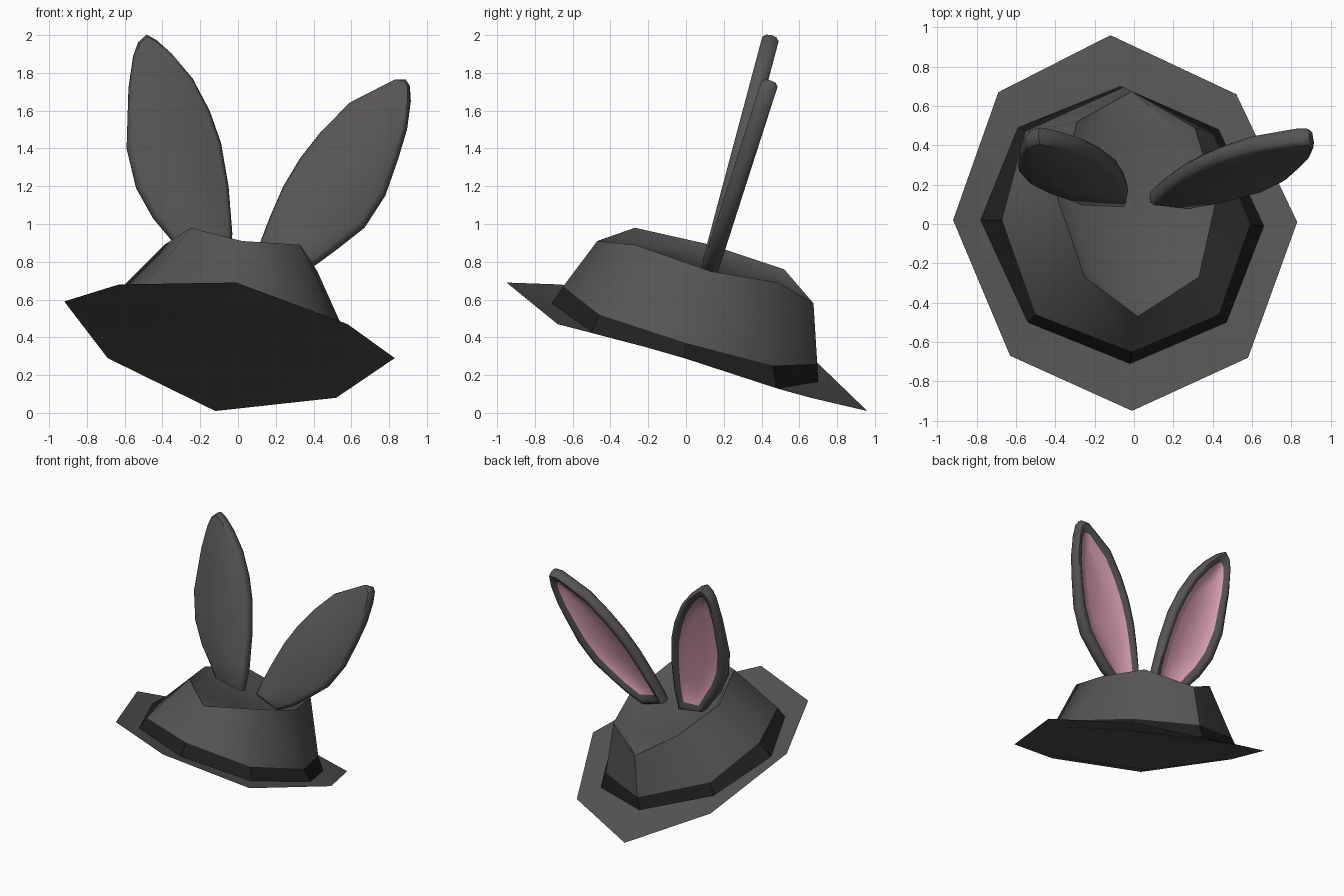
import bpy, bmesh, math
from mathutils import Vector

if "Cube" in bpy.data.objects:
    bpy.data.objects.remove(bpy.data.objects["Cube"])


def material(name, rgb):
    m = bpy.data.materials.new(name)
    m.diffuse_color = (*rgb, 1)
    m.use_nodes = True
    m.node_tree.nodes["Principled BSDF"].inputs["Base Color"].default_value = m.diffuse_color
    return m


FELT = material("dark_felt", (0.095, 0.09, 0.087))
BLACK = material("black_ribbon", (0.014, 0.014, 0.014))
PINK = material("pink_lining", (0.72, 0.36, 0.46))


def finish(name, bm, mats, angle):
    me = bpy.data.meshes.new(name)
    bm.to_mesh(me)
    bm.free()
    ob = bpy.data.objects.new(name, me)
    bpy.context.collection.objects.link(ob)
    for m in mats:
        me.materials.append(m)
    bpy.ops.object.select_all(action='DESELECT')
    ob.select_set(True)
    bpy.context.view_layer.objects.active = ob
    bpy.ops.object.shade_smooth_by_angle(angle=math.radians(angle))
    return ob


def skin(bm, rings):
    """Bridge successive rings of equal length; returns vertex rings and face lists."""
    vs = [[bm.verts.new(p) for p in r] for r in rings]
    n = len(rings[0])
    faces = []
    for a, b in zip(vs, vs[1:]):
        faces.append([bm.faces.new((a[j], b[j], b[(j + 1) % n], a[(j + 1) % n]))
                      for j in range(n)])
    return vs, faces


# Hat rings, each eight points: back, back right, right, front right, front, ...
brim_edge = [(-.12, .96, .01), (.52, .66, .08), (.83, .01, .29), (.58, -.68, .47),
             (-.01, -.95, .69), (-.63, -.67, .68), (-.92, .02, .59), (-.69, .67, .29)]
band_low = [(-.07, .70, .165), (.43, .48, .13), (.66, -.01, .29), (.47, -.50, .43),
            (-.02, -.71, .58), (-.54, -.50, .59), (-.78, .02, .53), (-.59, .49, .34)]
band_top = [(-.05, .695, .26), (.40, .46, .25), (.59, 0, .37), (.43, -.46, .52),
            (-.01, -.65, .67), (-.50, -.46, .67), (-.67, .02, .61), (-.55, .47, .43)]
rim = [(-.01, .675, .58), (.31, .49, .69), (.42, .13, .75), (.33, -.27, .89),
       (.02, -.47, .91), (-.25, -.27, .98), (-.39, .13, .89), (-.29, .52, .76)]
floor = [rim[0], (.24, .46, .65), (.33, .13, .72), (.25, -.25, .84),
         rim[4], (-.21, -.24, .90), (-.34, .12, .85), (-.25, .48, .73)]

# Curled brim, closed under the crown
bm = bmesh.new()
vs, _ = skin(bm, [brim_edge, band_low])
v = vs[1]
for q in ((0, 1, 7), (1, 2, 6, 7), (2, 3, 5, 6), (3, 4, 5)):
    bm.faces.new([v[i] for i in reversed(q)])
finish("brim", bm, [FELT], 20)

# Ribbon band
bm = bmesh.new()
skin(bm, [band_low, band_top])
finish("hat_band", bm, [BLACK], 30)

# Crown with dented top
bm = bmesh.new()
vs, _ = skin(bm, [band_top, rim, floor])
v = vs[2]
for q in ((0, 1, 7), (1, 2, 6, 7), (2, 3, 5, 6), (3, 4, 5)):
    bm.faces.new([v[i] for i in reversed(q)])
bmesh.ops.remove_doubles(bm, verts=bm.verts, dist=.001)
finish("crown", bm, [FELT], 48)


def ear(name, outline, base, tip):
    """Leaf shaped slab leaning back; outline in x, z; base and tip in x, y, z."""
    base, tip = Vector(base), Vector(tip)
    slope = (tip.y - base.y) / (tip.z - base.z)
    axis = (tip - base).normalized()
    normal = Vector((0, 1, -slope)).normalized()
    side = axis.cross(normal)
    mid = (base + tip) / 2
    pts = [Vector((x, base.y + slope * (z - base.z), z)) - mid for x, z in outline]

    def ring(width, length, depth):
        return [mid + side * p.dot(side) * width + axis * p.dot(axis) * length
                + normal * depth for p in pts]

    bm = bmesh.new()
    vs, faces = skin(bm, [ring(.88, .97, -.045), ring(.97, .993, -.028), ring(1, 1, 0),
                          ring(.97, .993, .028), ring(.88, .965, .045),
                          ring(.77, .91, .042), ring(.68, .86, .022),
                          ring(.40, .66, -.005)])
    bm.faces.new(vs[0])
    pink = faces[-1] + [bm.faces.new(vs[-1])]
    for f in pink:
        f.material_index = 1
    bmesh.ops.recalc_face_normals(bm, faces=bm.faces)
    finish(name, bm, [FELT, PINK], 50)


ear("left_ear",
    [(-.04, .77), (-.03, .95), (-.05, 1.2), (-.09, 1.43), (-.15, 1.6), (-.24, 1.77),
     (-.35, 1.9), (-.43, 1.97), (-.485, 2.0), (-.53, 1.96), (-.555, 1.89), (-.58, 1.72),
     (-.59, 1.4), (-.54, 1.19), (-.45, 1.03), (-.35, .91), (-.24, .77)],
    (-.14, .125, .77), (-.485, .45, 1.99))
ear("right_ear",
    [(.28, .72), (.42, .79), (.53, .87), (.67, .98), (.78, 1.15), (.85, 1.35),
     (.895, 1.5), (.915, 1.65), (.91, 1.73), (.89, 1.76), (.83, 1.76), (.59, 1.64),
     (.44, 1.49), (.33, 1.35), (.24, 1.2), (.17, 1.04), (.12, .91), (.08, .79)],
    (.18, .125, .755), (.89, .445, 1.75))
